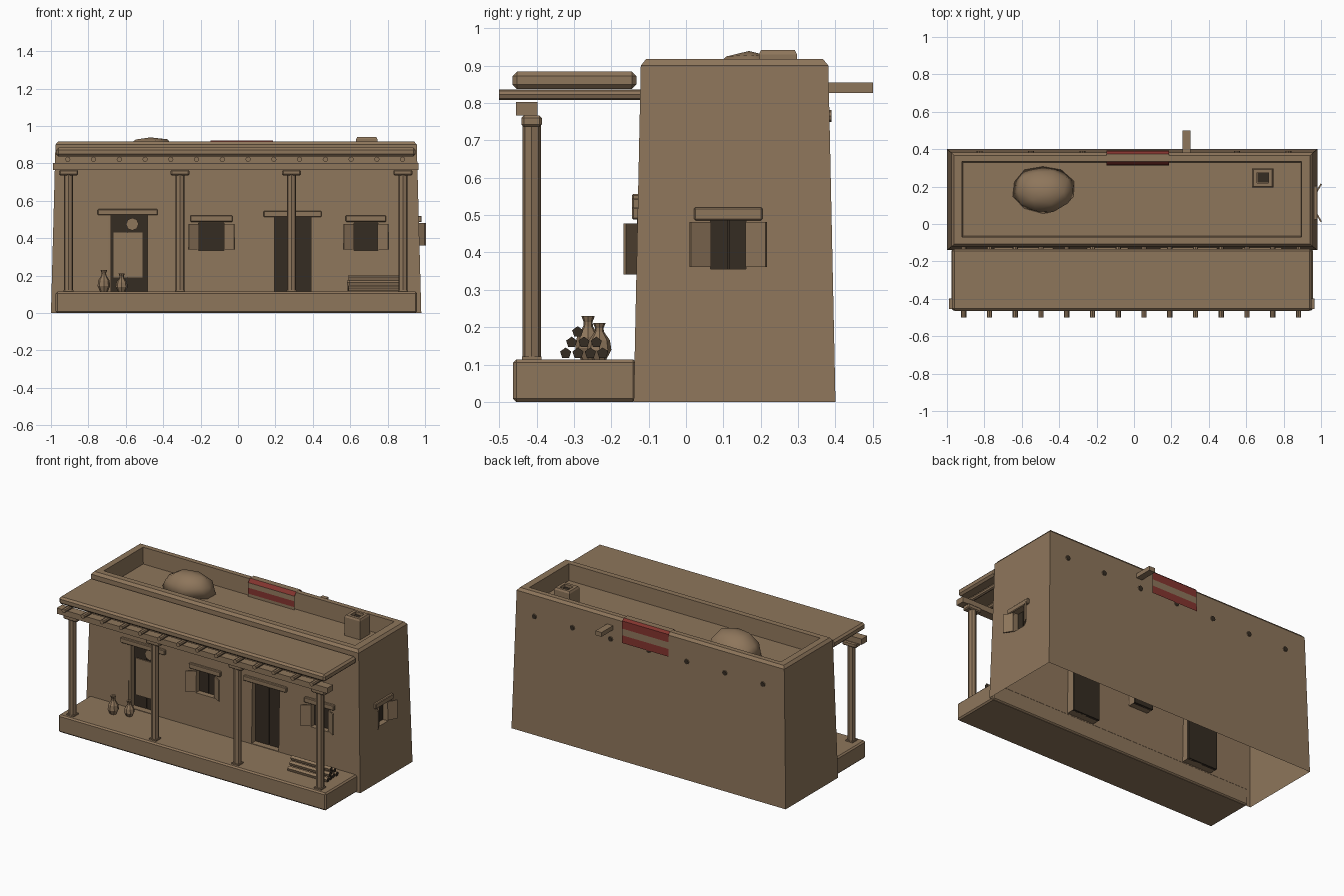
import bpy, bmesh, math, random
from mathutils import Matrix, Vector

if "Cube" in bpy.data.objects:
    bpy.data.objects.remove(bpy.data.objects["Cube"])

random.seed(4)


def mat(name, c):
    m = bpy.data.materials.new(name)
    m.diffuse_color = (*c, 1)
    m.use_nodes = True
    m.node_tree.nodes["Principled BSDF"].inputs["Base Color"].default_value = m.diffuse_color
    return m


TAN = mat("adobe_tan", (0.27, 0.18, 0.105))
DARK = mat("dark_wood", (0.035, 0.025, 0.016))
RED = mat("blanket_red", (0.23, 0.035, 0.028))
I = Matrix.Identity(4)


def finish(name, bm, *mats):
    bmesh.ops.recalc_face_normals(bm, faces=bm.faces)
    me = bpy.data.meshes.new(name)
    bm.to_mesh(me)
    bm.free()
    for m in mats:
        me.materials.append(m)
    ob = bpy.data.objects.new(name, me)
    bpy.context.collection.objects.link(ob)
    return ob


def box(name, x, y, z, m=TAN, bevel=0, M=I):
    bm = bmesh.new()
    bmesh.ops.create_cube(bm, size=1)
    for v in bm.verts:
        v.co = Vector([(r[0] + r[1]) / 2 + c * (r[1] - r[0]) for c, r in zip(v.co, (x, y, z))])
    if bevel:
        bmesh.ops.bevel(bm, geom=bm.edges[:], offset=bevel, segments=1, affect='EDGES')
    bm.transform(M)
    return finish(name, bm, m)


def rod(name, a, b, r, n, m=TAN, end=None):
    """n-sided rod from a to b, optionally with differently coloured ends"""
    a, b = Vector(a), Vector(b)
    d = b - a
    bm = bmesh.new()
    bmesh.ops.create_cone(bm, cap_ends=True, segments=n, radius1=r, radius2=r, depth=d.length)
    if end:
        for f in bm.faces:
            f.material_index = int(abs(f.normal.z) > 0.9)
    bm.transform(Matrix.Translation((a + b) / 2) @ d.to_track_quat('Z', 'Y').to_matrix().to_4x4())
    return finish(name, bm, m, *([end] if end else []))


def rings(name, rects, m=TAN):
    """closed skin through rectangles (x0, x1, y0, y1, z)"""
    bm = bmesh.new()
    loops = [[bm.verts.new(p) for p in ((a, c, z), (b, c, z), (b, d, z), (a, d, z))]
             for a, b, c, d, z in rects]
    for p, q in zip(loops, loops[1:]):
        for i in range(4):
            j = (i + 1) % 4
            bm.faces.new((p[i], p[j], q[j], q[i]))
    bm.faces.new(loops[0][::-1])
    bm.faces.new(loops[-1])
    return finish(name, bm, m)


def lathe(name, loc, prof, n=8):
    bm = bmesh.new()
    vs = [bm.verts.new((r, 0, z)) for r, z in prof]
    es = [bm.edges.new(e) for e in zip(vs, vs[1:])]
    bmesh.ops.spin(bm, geom=vs + es, axis=(0, 0, 1), cent=(0, 0, 0), steps=n, angle=2 * math.pi)
    bmesh.ops.remove_doubles(bm, verts=bm.verts, dist=1e-4)
    bm.transform(Matrix.Translation(loc))
    return finish(name, bm, TAN)


# tapered adobe walls with sunken roof
body = rings("adobe_body", [(-1, .98, -.14, .40, 0), (-.976, .956, -.121, .381, .90),
                            (-.962, .942, -.107, .367, .917), (-.92, .895, -.07, .335, .917),
                            (-.915, .89, -.065, .33, .81)])
cutters = []


def opening(name, M, w, z0, z1, lintel, lz0, lz1):
    """recess, dark infill and lintel in a wall whose outside is local -y"""
    cutters.append(box(name + "_cutter", (-w, w), (-.06, .045), (z0, z1), M=M))
    for s in (-1, 1):
        x = sorted((s * .002, s * w))
        box(name + "_leaf", x, (.034, .052), (z0, z1), DARK, M=M)
    box(name + "_backing", (-w, w), (.04, .05), (z0, z1), DARK, M=M)
    box(name + "_lintel", (-lintel, lintel), (-.014, .02), (lz0, lz1), bevel=.004, M=M)


def window(name, M, w, z0, z1, lintel, lz0):
    opening(name, M, w, z0, z1, lintel, lz0, lz0 + .034)
    # shutters swung open
    for s in (-1, 1):
        H = M @ Matrix.Translation((s * w, -.002, 0)) @ Matrix.Rotation(-s * math.radians(30), 4, 'Z')
        box(name + "_shutter", sorted((0, s * .062)), (-.004, .004), (z0 + .006, z1 - .005), M=H)


FY = -.131
window("front_window_a", Matrix.Translation((-.142, FY, 0)), .068, .335, .482, .113, .488)
window("front_window_b", Matrix.Translation((.684, FY, 0)), .065, .335, .482, .108, .488)
window("side_window", Matrix.Translation((.968, .113, 0)) @ Matrix.Rotation(math.pi / 2, 4, 'Z'),
       .048, .355, .487, .092, .486)
D1 = Matrix.Translation((-.59, FY, 0))
opening("front_door_a", D1, .105, .115, .525, .16, .523, .556)
opening("front_door_b", Matrix.Translation((.292, FY, 0)), .098, .115, .513, .155, .513, .546)
# pale hanging and jamb in the first doorway
box("door_hanging", (-.075, .08), (.026, .033), (.19, .43), M=D1)
rod("door_ornament", (-.565, FY + .024, .475), (-.565, FY + .034, .475), .034, 8)
box("door_jamb", (-.105, -.09), (.0, .034), (.115, .525), M=D1)

# cut the openings, then open the underside
for c in cutters:
    md = body.modifiers.new("cut", 'BOOLEAN')
    md.operation, md.solver, md.object = 'DIFFERENCE', 'EXACT', c
bpy.context.view_layer.update()
cut = bpy.data.meshes.new_from_object(body.evaluated_get(bpy.context.evaluated_depsgraph_get()))
body.modifiers.clear()
body.data = cut
for c in cutters:
    bpy.data.objects.remove(c)
bm = bmesh.new()
bm.from_mesh(cut)
low = [f for f in bm.faces if all(v.co.z < .001 for v in f.verts)]
bmesh.ops.delete(bm, geom=low, context='FACES')
bm.to_mesh(cut)
bm.free()

# porch: floor, posts, beam, roof poles and roof slab
box("porch_floor", (-.975, .957), (-.463, -.133), (0, .114), bevel=.009)
for x in (-.906, -.31, .286, .882):
    rod("porch_post", (x, -.413, .11), (x, -.413, .74), .025, 8)
    box("post_foot", (x - .026, x + .026), (-.439, -.387), (.114, .122))
    box("post_cap", (x - .05, x + .05), (-.44, -.386), (.736, .766), bevel=.006)
box("porch_beam", (-.99, .965), (-.455, -.398), (.766, .803))
for i in range(14):
    x = -.91 + i * .1377
    rod("roof_pole", (x, -.5, .822), (x, -.11, .822), .014, 8)
box("porch_roof", (-.972, .95), (-.464, -.133), (.837, .884), bevel=.012)

# pole stubs on the back wall, and the roof drain
for i in range(7):
    x = -.825 + i * .275
    rod("back_pole_stub", (x, .37, .765), (x, .39, .765), .016, 8, end=DARK)
box("drain_spout", (.26, .303), (.36, .5), (.827, .855))

# chimney with a dark flue
rings("chimney", [(.632, .745, .195, .297, .80), (.632, .745, .195, .297, .93),
                  (.638, .739, .201, .291, .942), (.658, .72, .22, .275, .942),
                  (.658, .72, .22, .275, .92)])
box("chimney_flue", (.659, .719), (.221, .274), (.919, .924), DARK)

# lumpy mound on the roof
bm = bmesh.new()
bmesh.ops.create_icosphere(bm, subdivisions=2, radius=1)
for v in bm.verts:
    v.co *= random.uniform(.92, 1.05)
    top = max(v.co.z, 0)
    v.co = Vector((-.487 + v.co.x * .17 + top * .02, .188 + v.co.y * .128 - top * .02,
                   .81 + max(v.co.z, -.05) * .135))
mound = finish("roof_mound", bm, TAN)
for p in mound.data.polygons:
    p.use_smooth = True

# striped blanket draped over the back parapet: (y, z, red?)
drape = [(.312, .812, 0), (.312, .83, 1), (.313, .868, 0), (.315, .9, 1), (.334, .922, 0),
         (.374, .922, 1), (.389, .908, 1), (.390, .858, 0), (.391, .815, 1), (.392, .765, 0)]
bm = bmesh.new()
rows = [[bm.verts.new((x, y, z)) for x in (-.148, .188)] for y, z, _ in drape]
for p, q, d in zip(rows, rows[1:], drape):
    bm.faces.new((p[0], p[1], q[1], q[0])).material_index = d[2]
finish("striped_blanket", bm, TAN, RED)

# clay pots and firewood on the porch
prof = [(0, 0), (.02, 0), (.034, .03), (.03, .06), (.013, .088), (.012, .1), (.018, .116), (.01, .114), (0, .09)]
lathe("tall_pot", (-.717, -.262, .114), prof)
lathe("short_pot", (-.622, -.232, .114), [(r * .95, z * .84) for r, z in prof])
for n, (count, z) in enumerate(((4, .13), (3, .159), (1, .187))):
    for i in range(count):
        y = -.322 + i * .033 + (0, .016, .032)[n]
        s = random.uniform(-.008, .008)
        rod("firewood_log", (.59 + s, y, z), (.875 + s, y, z), .0155, 5, end=DARK)
